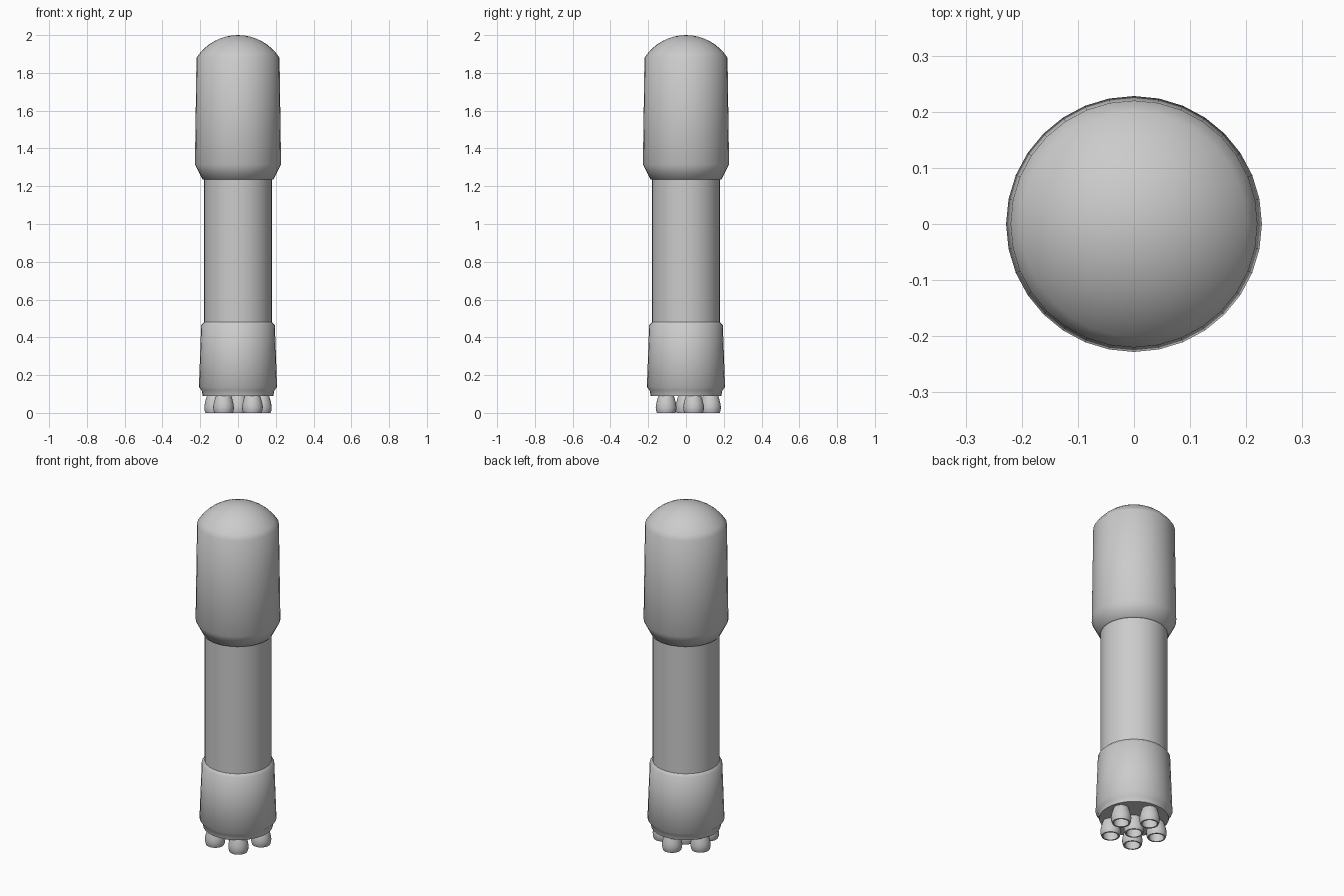
import bpy, bmesh
from math import sin, cos, pi, radians, asin, sqrt

if "Cube" in bpy.data.objects:
    bpy.data.objects.remove(bpy.data.objects["Cube"])


def lathe(name, profile, sides, at=(0, 0), angle=30):
    """Spin an (r, z) profile around a vertical axis."""
    bm = bmesh.new()
    rings = []
    for r, z in profile:
        if r == 0:
            rings.append([bm.verts.new((at[0], at[1], z))] * sides)
        else:
            rings.append([bm.verts.new((at[0] + r * cos(2 * pi * i / sides),
                                        at[1] + r * sin(2 * pi * i / sides), z))
                          for i in range(sides)])
    for a, b in zip(rings, rings[1:]):
        for i in range(sides):
            j = (i + 1) % sides
            quad = list(dict.fromkeys((a[i], a[j], b[j], b[i])))
            bm.faces.new(quad)
    mesh = bpy.data.meshes.new(name)
    bm.to_mesh(mesh)
    bm.free()
    ob = bpy.data.objects.new(name, mesh)
    bpy.context.collection.objects.link(ob)
    bpy.ops.object.select_all(action='DESELECT')
    ob.select_set(True)
    bpy.context.view_layer.objects.active = ob
    bpy.ops.object.shade_smooth_by_angle(angle=radians(angle))
    return ob


# Flared engine skirt with a closed base
lathe("engine_skirt", [(0, 0.09), (0.187, 0.09), (0.193, 0.12), (0.207, 0.137),
                       (0.195, 0.465), (0.18, 0.48)], 32, angle=60)

# Straight core stage
lathe("core_stage", [(0.18, 0.48), (0.18, 1.235)], 32)

# Wide upper stage with a spherical cap nose
rim, height = 0.22, 0.12
radius = (rim ** 2 + height ** 2) / (2 * height)
half = asin(rim / radius)
dome = [(radius * sin(half * (1 - k / 8)), 2 - radius + radius * cos(half * (1 - k / 8)))
        for k in range(8)] + [(0, 2)]
lathe("upper_stage", [(0.18, 1.235), (0.188, 1.237), (0.228, 1.315)] + dome, 32, angle=60)

# Hollow engine bells: one in the centre, five around it
bell = [(0.038, 0.095), (0.045, 0.078), (0.052, 0.05), (0.055, 0.03), (0.053, 0.012),
        (0.049, 0.0), (0.041, 0.0), (0.042, 0.03), (0.034, 0.07), (0, 0.075)]
bell = bell[::-1]
lathe("engine_bell_centre", bell, 24, angle=50)
for k in range(5):
    a = radians(90 + 72 * k)
    lathe(f"engine_bell_{k + 1}", bell, 24, at=(0.13 * cos(a), 0.13 * sin(a)), angle=50)
